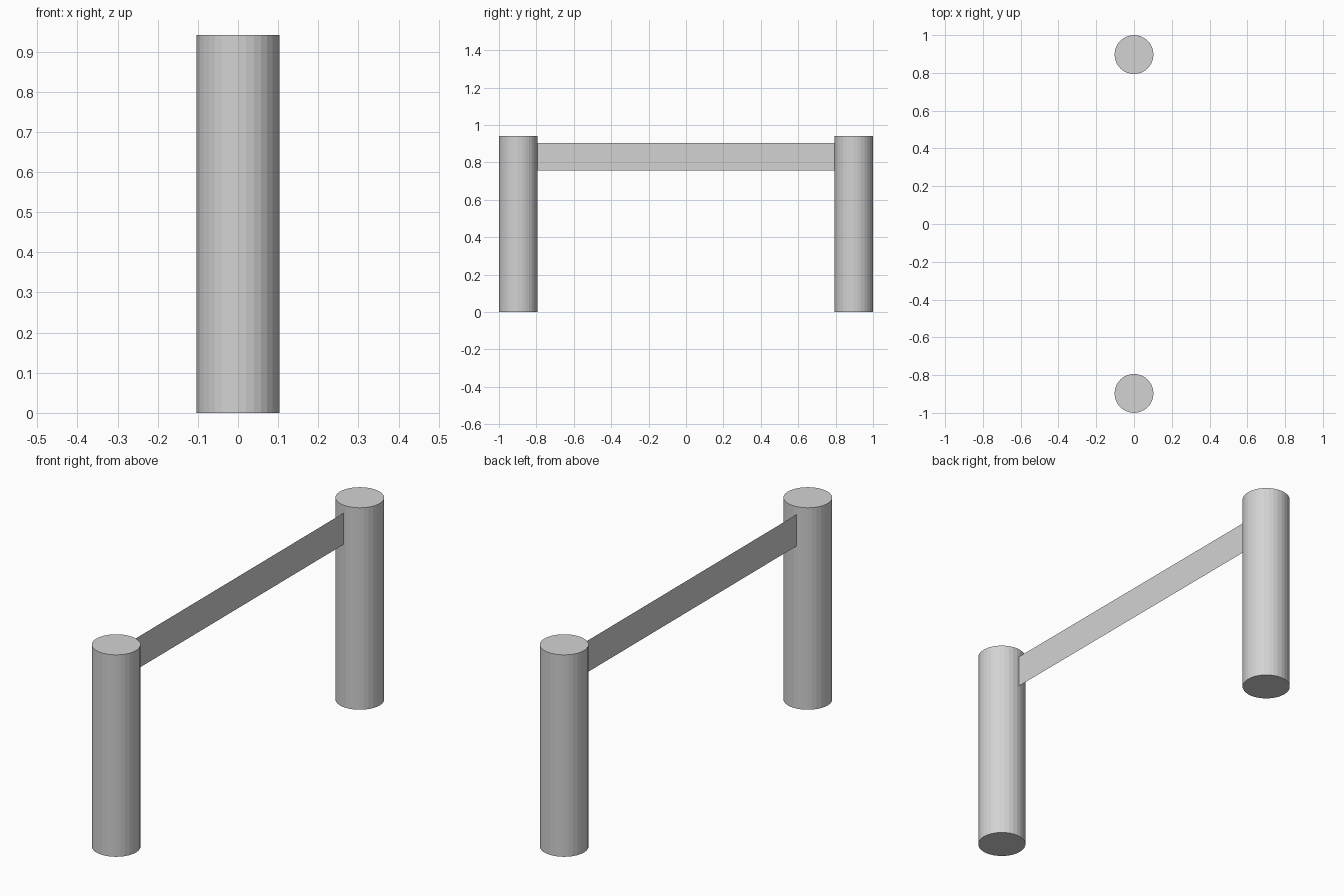
import bpy

cube = bpy.data.objects.get("Cube")
if cube:
    bpy.data.objects.remove(cube, do_unlink=True)

# Single plain grey material
grey = bpy.data.materials.new("light_grey")
grey.use_nodes = True
colour = (0.65, 0.65, 0.65, 1)
grey.diffuse_color = colour
grey.node_tree.nodes["Principled BSDF"].inputs["Base Color"].default_value = colour

RADIUS, HEIGHT = 0.103, 0.941
POST_Y = 1 - RADIUS

# Front and back posts, flat-sided
for name, side in (("front_post", -1), ("back_post", 1)):
    bpy.ops.mesh.primitive_cylinder_add(
        vertices=32, radius=RADIUS, depth=HEIGHT,
        location=(0, side * POST_Y, HEIGHT / 2))
    post = bpy.context.object
    post.name = name
    post.data.materials.append(grey)

# Thin band stretched between the posts, a single sheet just off centre
BAND_X, BAND_END = -0.013, 0.8
LOW, HIGH = 0.757, 0.904
mesh = bpy.data.meshes.new("band")
mesh.from_pydata(
    [(BAND_X, -BAND_END, LOW), (BAND_X, BAND_END, LOW),
     (BAND_X, BAND_END, HIGH), (BAND_X, -BAND_END, HIGH)],
    [], [(0, 1, 2, 3)])
mesh.materials.append(grey)
band = bpy.data.objects.new("band", mesh)
bpy.context.collection.objects.link(band)
